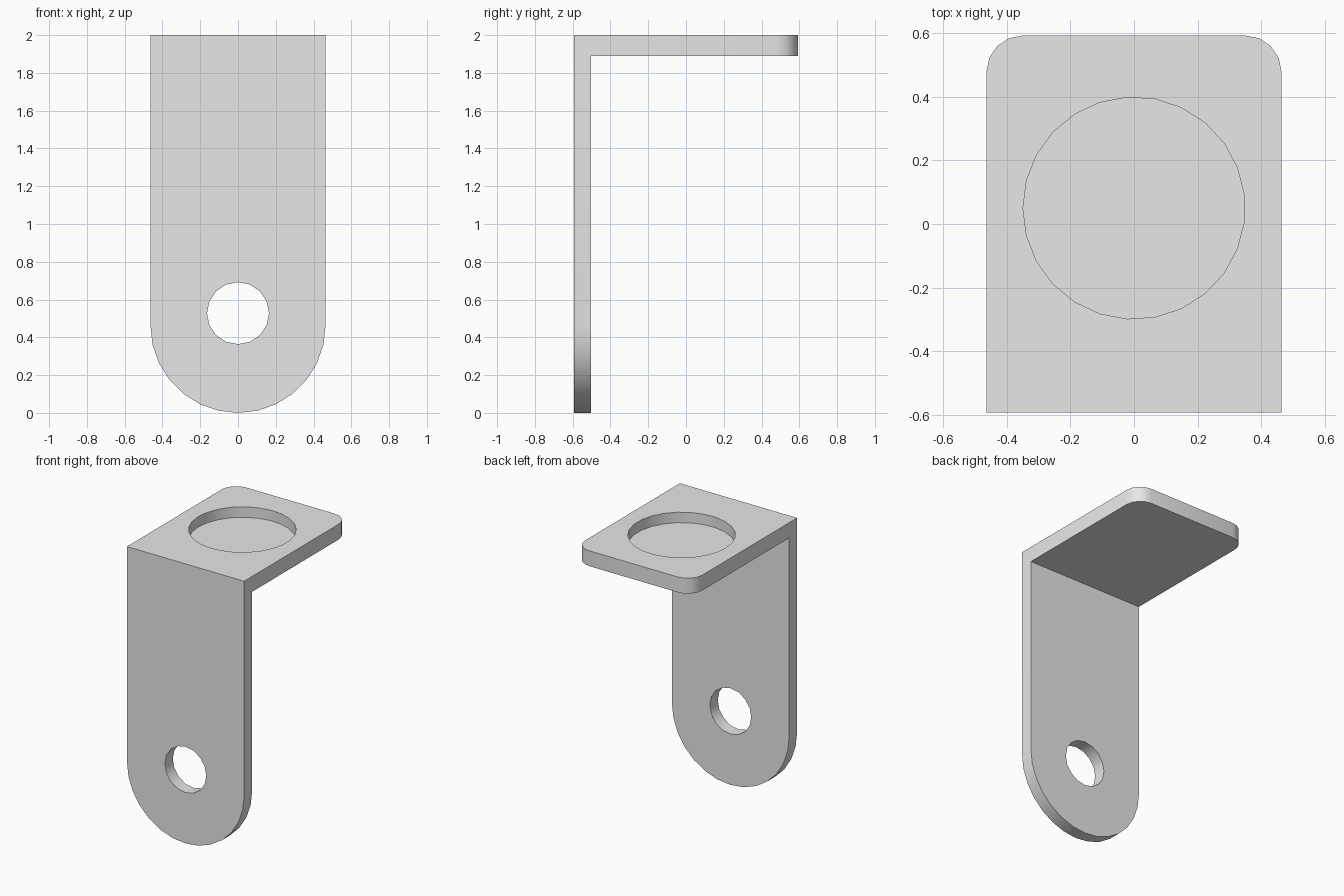
import bpy
import bmesh
from math import cos, sin, pi, radians
from mathutils import Matrix, Vector

if "Cube" in bpy.data.objects:
    bpy.data.objects.remove(bpy.data.objects["Cube"])

HALF_W, HALF_D, HEIGHT = 0.464, 0.593, 2.0
WALL_T, SHELF_T = 0.09, 0.11
CORNER_R = 0.115

grey = bpy.data.materials.new("plain grey")
grey.use_nodes = True
GREY = (0.8, 0.8, 0.8, 1)
grey.diffuse_color = GREY
grey.node_tree.nodes["Principled BSDF"].inputs["Base Color"].default_value = GREY


def arc(cx, cy, r, start, end, steps):
    """Points along an arc, both ends included, angles in degrees."""
    angles = [radians(start + (end - start) * i / steps) for i in range(steps + 1)]
    return [(cx + r * cos(a), cy + r * sin(a)) for a in angles]


def slab(name, outline, to_world, along):
    """Extrude a flat outline, placed by to_world, along a vector."""
    bm = bmesh.new()
    face = bm.faces.new([bm.verts.new(to_world(u, v)) for u, v in outline])
    new = bmesh.ops.extrude_face_region(bm, geom=[face])["geom"]
    moved = [g for g in new if isinstance(g, bmesh.types.BMVert)]
    bmesh.ops.translate(bm, verts=moved, vec=along)
    bmesh.ops.recalc_face_normals(bm, faces=bm.faces)
    mesh = bpy.data.meshes.new(name)
    bm.to_mesh(mesh)
    bm.free()
    mesh.materials.append(grey)
    obj = bpy.data.objects.new(name, mesh)
    bpy.context.collection.objects.link(obj)
    return obj


def combine(target, tool, operation):
    """Apply a boolean and discard the tool."""
    mod = target.modifiers.new(tool.name, "BOOLEAN")
    mod.operation, mod.solver, mod.object = operation, "EXACT", tool
    bpy.context.view_layer.objects.active = target
    bpy.ops.object.modifier_apply(modifier=mod.name)
    bpy.data.objects.remove(tool)


def upright(y):
    return lambda u, v: Vector((u, y, v))


def level(z):
    return lambda u, v: Vector((u, v, z))


# Upright plate with a round lower end
wall = [(HALF_W, HEIGHT), (-HALF_W, HEIGHT)] + arc(0, HALF_W, HALF_W, 180, 360, 14)
bracket = slab("bracket", wall, upright(-HALF_D), (0, WALL_T, 0))

# Shelf with two rounded rear corners
cx, cy = HALF_W - CORNER_R, HALF_D - CORNER_R
plate = [(-HALF_W, -HALF_D), (HALF_W, -HALF_D)]
plate += arc(cx, cy, CORNER_R, 0, 90, 4) + arc(-cx, cy, CORNER_R, 90, 180, 4)
shelf = slab("shelf", plate, level(HEIGHT - SHELF_T), (0, 0, SHELF_T))
combine(bracket, shelf, "UNION")

# Bolt hole through the upright plate
hole = slab("bolt_hole", arc(0, 0.528, 0.164, 0, 360, 16)[:-1],
            upright(-HALF_D - 0.1), (0, WALL_T + 0.2, 0))
combine(bracket, hole, "DIFFERENCE")

# Shallow round recess in the shelf
recess = slab("recess", arc(0, 0.05, 0.349, 180, 540, 25)[:-1],
              level(HEIGHT - 0.075), (0, 0, 0.2))
combine(bracket, recess, "DIFFERENCE")

# Smooth the curved rims, keep the edges crisp
bpy.ops.object.select_all(action="DESELECT")
bracket.select_set(True)
bpy.context.view_layer.objects.active = bracket
bpy.ops.object.shade_smooth_by_angle(angle=radians(30))
